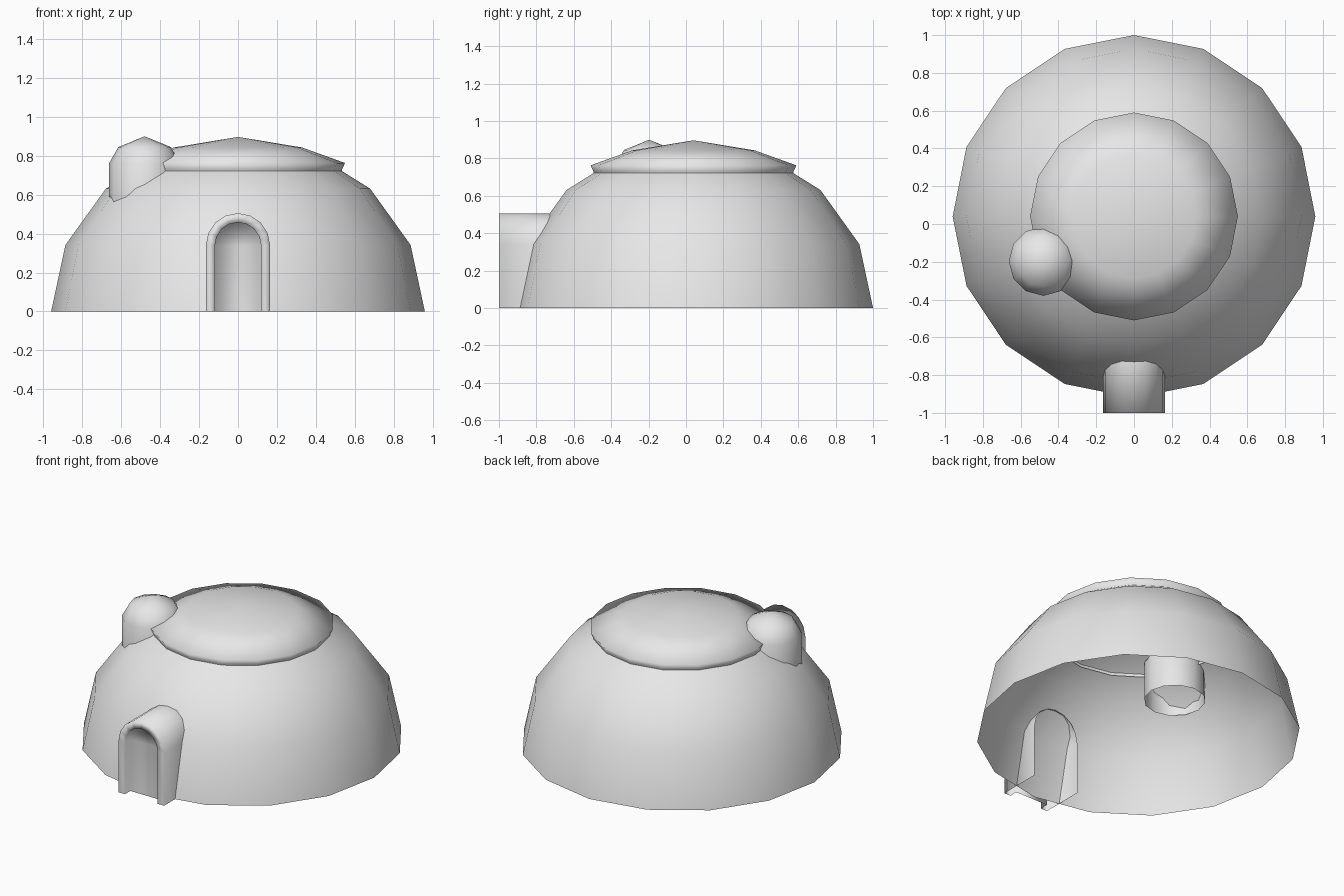
import bpy, bmesh
from math import sin, cos, pi

if "Cube" in bpy.data.objects:
    bpy.data.objects.remove(bpy.data.objects["Cube"], do_unlink=True)

grey = bpy.data.materials.new("plain grey")
grey.use_nodes = True
grey.diffuse_color = (0.8, 0.8, 0.8, 1)
grey.node_tree.nodes["Principled BSDF"].inputs["Base Color"].default_value = (0.8, 0.8, 0.8, 1)


def finish(name, bm, location=(0, 0, 0)):
    """Turn a bmesh into a smooth grey object."""
    mesh = bpy.data.meshes.new(name)
    for face in bm.faces:
        face.smooth = True
    bm.to_mesh(mesh)
    bm.free()
    mesh.materials.append(grey)
    obj = bpy.data.objects.new(name, mesh)
    obj.location = location
    bpy.context.collection.objects.link(obj)
    return obj


def bridge(bm, lower, upper, closed):
    """Join two rows of vertices with quads."""
    n = len(lower)
    for i in range(n if closed else n - 1):
        j = (i + 1) % n
        bm.faces.new((lower[i], lower[j], upper[j], upper[i]))


def lathe(name, profile, apex, sides, location):
    """Spin a (radius, height) profile around z and close it at the apex."""
    bm = bmesh.new()
    rings = [[bm.verts.new((r * cos(2 * pi * i / sides), r * sin(2 * pi * i / sides), z))
              for i in range(sides)] for r, z in profile]
    for lower, upper in zip(rings, rings[1:]):
        bridge(bm, lower, upper, True)
    tip = bm.verts.new((0, 0, apex))
    for i in range(sides):
        bm.faces.new((rings[-1][i], rings[-1][(i + 1) % sides], tip))
    return finish(name, bm, location)


# Main dome: a squashed open hemisphere
radius, squash = 0.96, 0.93
dome_profile = [(radius * cos(k * pi / 8), radius * squash * sin(k * pi / 8)) for k in range(4)]
lathe("dome", dome_profile, radius * squash, 16, (0, 0.04, 0))

# Shallow roof cap with a small overhanging lip
lathe("roof_cap", [(0.53, 0.70), (0.535, 0.73), (0.55, 0.763), (0.328, 0.843)],
      0.897, 16, (0, 0.04, 0))

# Small round turret set through the dome, open below
lathe("turret", [(0.183, 0.52), (0.183, 0.76), (0.135, 0.845)], 0.9, 12, (-0.48, -0.197, 0))


# Arched doorway: open-backed tunnel, front rim and shallow recess
def arch(bm, r, y):
    """A row of vertices from the right foot over the arch to the left foot."""
    spring = 0.34
    points = [(r, 0)]
    points += [(r * cos(k * pi / 8), spring + r * sin(k * pi / 8)) for k in range(9)]
    points.append((-r, 0))
    return [bm.verts.new((x, y, z)) for x, z in points]


bm = bmesh.new()
rows = [arch(bm, r, y) for r, y in ((0.165, -0.72), (0.165, -1), (0.118, -1), (0.118, -0.945))]
for back, front in zip(rows, rows[1:]):
    bridge(bm, back, front, False)
bm.faces.new(rows[-1])
bmesh.ops.recalc_face_normals(bm, faces=bm.faces)
# The tunnel's crown must face up
crown = max(bm.faces, key=lambda f: f.calc_center_median().z)
if crown.normal.z < 0:
    bmesh.ops.reverse_faces(bm, faces=bm.faces)
finish("doorway", bm)
